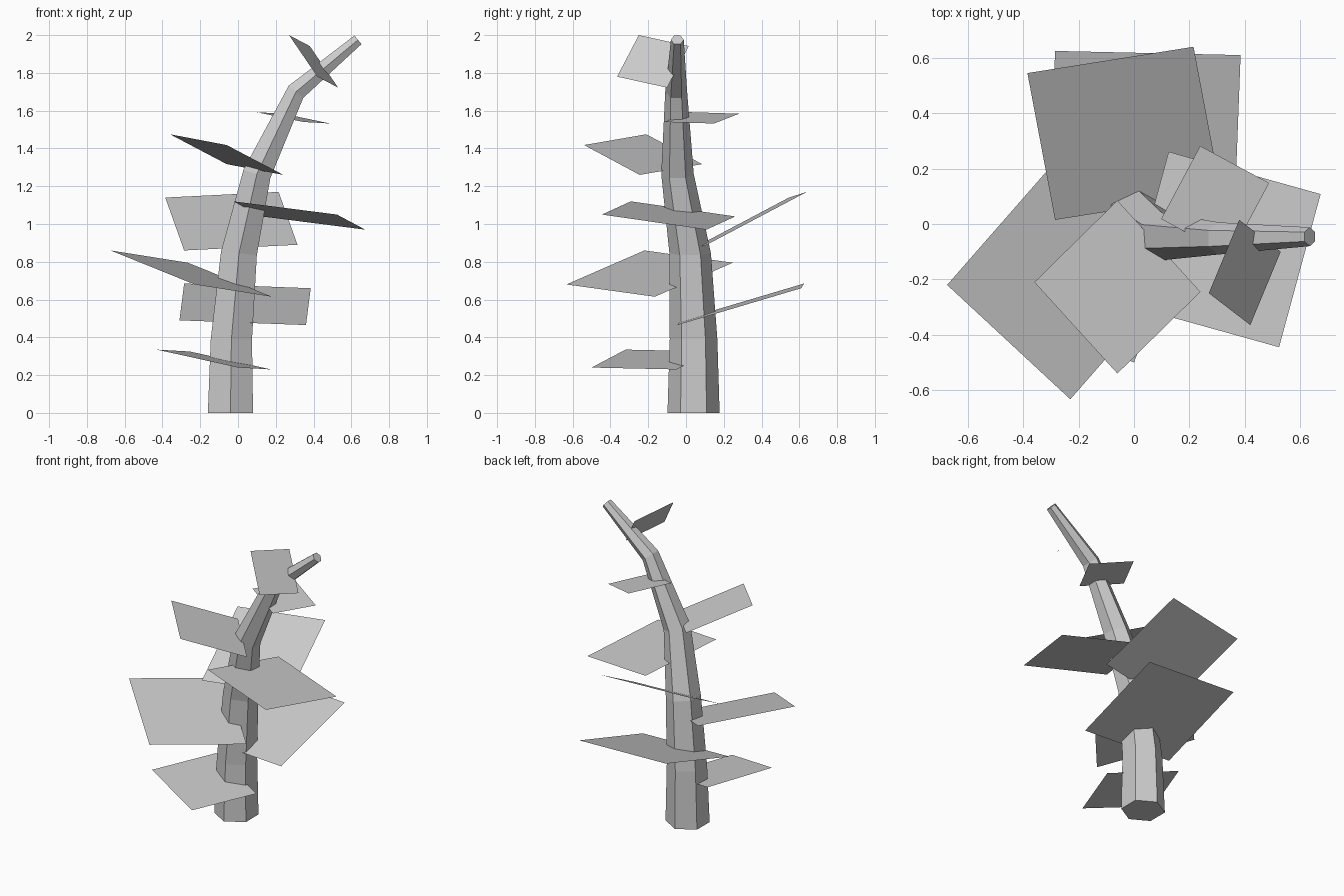
import bpy
import math
from mathutils import Vector

if "Cube" in bpy.data.objects:
    bpy.data.objects.remove(bpy.data.objects["Cube"])


def make_object(name, verts, faces):
    mesh = bpy.data.meshes.new(name)
    mesh.from_pydata([tuple(v) for v in verts], [], faces)
    mesh.update()
    obj = bpy.data.objects.new(name, mesh)
    bpy.context.collection.objects.link(obj)
    return obj


# Trunk: six-sided tapered sweep, (centre, radius, ring tilt towards +x in degrees)
rings = [
    ((-0.04, 0.04, 0.00), 0.138, 0),
    ((-0.035, 0.04, 0.39), 0.126, 1),
    ((0.005, 0.022, 0.845), 0.110, 6),
    ((0.10, -0.045, 1.265), 0.086, 17),
    ((0.307, -0.052, 1.70), 0.058, 40),
    ((0.635, -0.046, 1.975), 0.034, 50),
]
SIDES = 6
verts, faces = [], []
for centre, radius, tilt in rings:
    a = math.radians(tilt)
    across = Vector((math.cos(a), 0, -math.sin(a)))
    depth = Vector((0, 1, 0))
    for i in range(SIDES):
        t = math.radians(30 + 60 * i)
        verts.append(Vector(centre) + radius * (math.cos(t) * across + math.sin(t) * depth))
for r in range(len(rings) - 1):
    for i in range(SIDES):
        j = (i + 1) % SIDES
        a, b = r * SIDES, (r + 1) * SIDES
        faces.append((a + i, a + j, b + j, b + i))
faces.append(tuple(reversed(range(SIDES))))
faces.append(tuple(range(len(verts) - SIDES, len(verts))))
make_object("trunk", verts, faces)


# Leaves: flat square cards given by three consecutive corners
def leaf(name, p, q, r):
    p, q, r = Vector(p), Vector(q), Vector(r)
    make_object(name, [p, q, r, p + r - q], [(0, 1, 2, 3)])


leaves = [
    ((-0.43, -0.32, 0.335), (0.0, -0.50, 0.24), (0.175, -0.05, 0.23)),
    ((-0.31, -0.03, 0.49), (0.36, -0.045, 0.465), (0.385, 0.61, 0.66)),
    ((-0.675, -0.22, 0.86), (-0.23, -0.633, 0.68), (0.18, -0.165, 0.615)),
    ((-0.285, 0.015, 0.86), (0.315, 0.11, 0.89), (0.215, 0.64, 1.17)),
    ((-0.025, -0.292, 1.12), (0.524, -0.445, 1.05), (0.674, 0.108, 0.97)),
    ((-0.36, -0.21, 1.475), (-0.06, -0.54, 1.418), (0.24, -0.245, 1.26)),
    ((0.098, 0.018, 1.592), (0.347, -0.116, 1.54), (0.488, 0.148, 1.532)),
    ((0.27, -0.25, 2.0), (0.42, -0.365, 1.78), (0.53, -0.10, 1.722)),
]
for n, corners in enumerate(leaves, 1):
    leaf(f"leaf_{n}", *corners)
